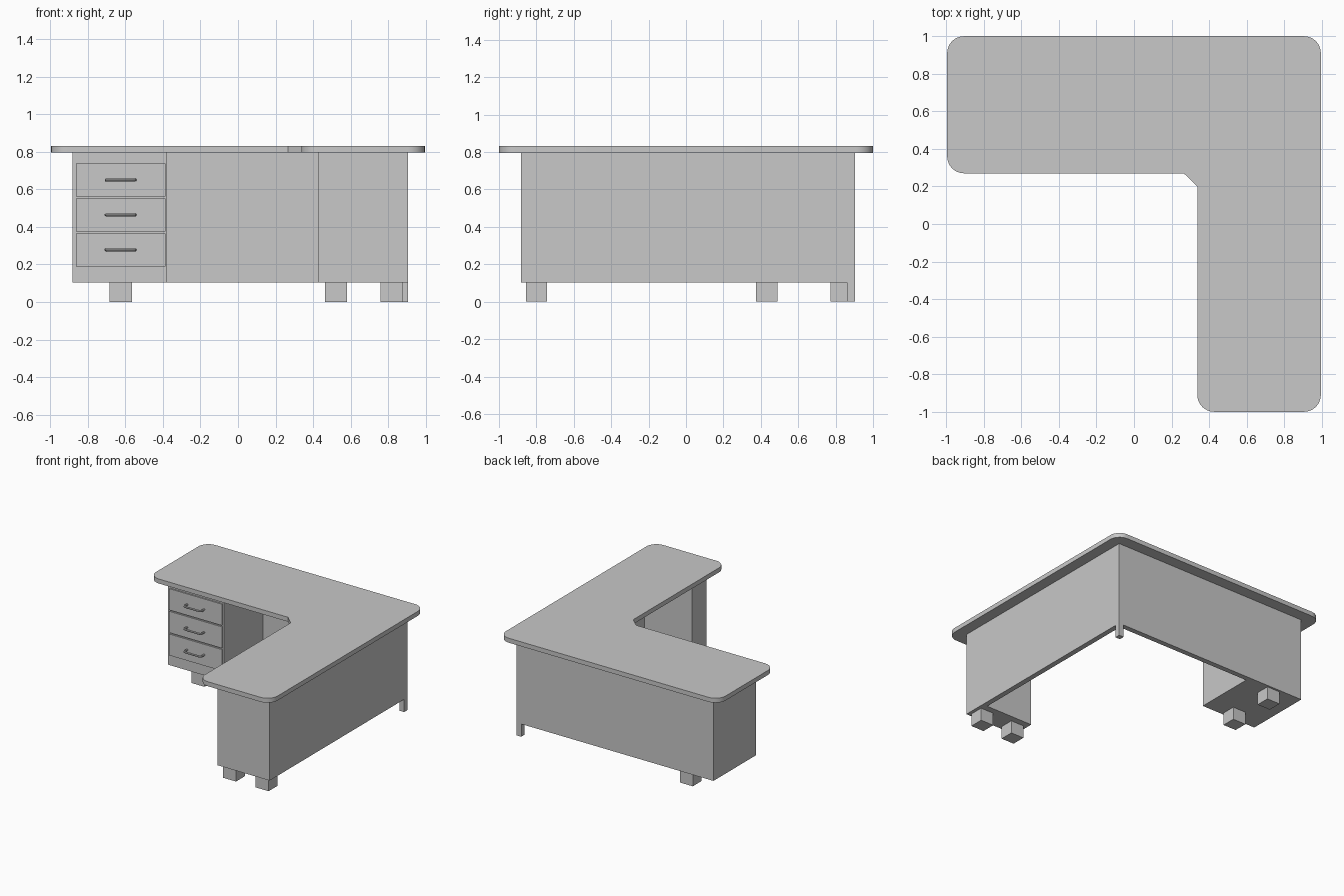
import bpy, bmesh
from mathutils import Vector

cube = bpy.data.objects.get("Cube")
if cube:
    bpy.data.objects.remove(cube, do_unlink=True)

grey = bpy.data.materials.new("light_grey")
grey.use_nodes = True
colour = (0.58, 0.58, 0.58, 1)
grey.diffuse_color = colour
grey.node_tree.nodes["Principled BSDF"].inputs["Base Color"].default_value = colour


def finish(name, bm):
    mesh = bpy.data.meshes.new(name)
    bmesh.ops.recalc_face_normals(bm, faces=bm.faces)
    bm.to_mesh(mesh)
    bm.free()
    mesh.materials.append(grey)
    obj = bpy.data.objects.new(name, mesh)
    bpy.context.collection.objects.link(obj)
    return obj


def slab(name, outline, z0, z1, radius=0, rounded=()):
    """Extrude an outline upward, rounding the listed corners."""
    bm = bmesh.new()
    verts = [bm.verts.new((x, y, z0)) for x, y in outline]
    face = bm.faces.new(verts)
    if rounded:
        bmesh.ops.bevel(bm, geom=[verts[i] for i in rounded], offset=radius,
                        offset_type='OFFSET', segments=8, profile=0.5,
                        affect='VERTICES')
    result = bmesh.ops.extrude_face_region(bm, geom=bm.faces[:])
    top = [g for g in result["geom"] if isinstance(g, bmesh.types.BMVert)]
    bmesh.ops.translate(bm, verts=top, vec=(0, 0, z1 - z0))
    return finish(name, bm)


def box(name, x0, x1, y0, y1, z0, z1):
    return slab(name, [(x0, y0), (x1, y0), (x1, y1), (x0, y1)], z0, z1)


def smooth(obj):
    bpy.ops.object.select_all(action='DESELECT')
    obj.select_set(True)
    bpy.context.view_layer.objects.active = obj
    bpy.ops.object.shade_smooth_by_angle()


BASE, BODY_TOP, TOP = 0.104, 0.795, 0.832
FRONT = 0.355  # front of the drawer cabinet

# L-shaped top with rounded outer corners and a chamfered inner corner
desktop = slab("desktop",
               [(-0.995, 0.27), (0.265, 0.27), (0.337, 0.20), (0.337, -1),
                (0.995, -1), (0.995, 1), (-0.995, 1)],
               BODY_TOP, TOP, 0.09, (0, 3, 4, 5, 6))
smooth(desktop)

# Cabinets joined by the back and side panels
slab("body",
     [(-0.882, FRONT), (-0.377, FRONT), (-0.377, 0.861), (0.861, 0.861),
      (0.861, -0.69), (0.43, -0.69), (0.43, -0.882), (0.904, -0.882),
      (0.904, 0.904), (-0.882, 0.904)], BASE, BODY_TOP)

# Feet and the slim post at the outer corner
for name, x, y in (("drawer_front_foot", -0.624, 0.431),
                   ("drawer_back_foot", -0.624, 0.830),
                   ("side_inner_foot", 0.522, -0.799),
                   ("side_outer_foot", 0.818, -0.799)):
    box(name, x - 0.059, x + 0.059, y - 0.057, y + 0.057, 0, BASE)
box("corner_post", 0.861, 0.904, 0.861, 0.904, 0, BASE)


def handle(name, z):
    """Bent bar pull with rounded shoulders."""
    curve = bpy.data.curves.new(name, 'CURVE')
    curve.dimensions = '3D'
    curve.bevel_depth = 0.008
    curve.bevel_resolution = 2
    curve.use_fill_caps = True
    spline = curve.splines.new('POLY')
    half = [(0.077, 0.0), (0.077, 0.030), (0.073, 0.041), (0.062, 0.045)]
    path = [(-x, d) for x, d in half] + [(x, d) for x, d in reversed(half)]
    spline.points.add(len(path) - 1)
    for point, (x, d) in zip(spline.points, path):
        point.co = (-0.625 + x, FRONT - 0.01 - d, z, 1)
    temp = bpy.data.objects.new(name + "_path", curve)
    bpy.context.collection.objects.link(temp)
    graph = bpy.context.evaluated_depsgraph_get()
    bm = bmesh.new()
    bm.from_mesh(bpy.data.meshes.new_from_object(temp.evaluated_get(graph)))
    bpy.data.objects.remove(temp, do_unlink=True)
    smooth(finish(name, bm))


# Three drawers, top to bottom
for i, name in enumerate(("top", "middle", "bottom")):
    z = 0.65 - 0.186 * i
    box(name + "_drawer", -0.864, -0.387, FRONT - 0.012, FRONT, z - 0.088, z + 0.087)
    handle(name + "_handle", z)
